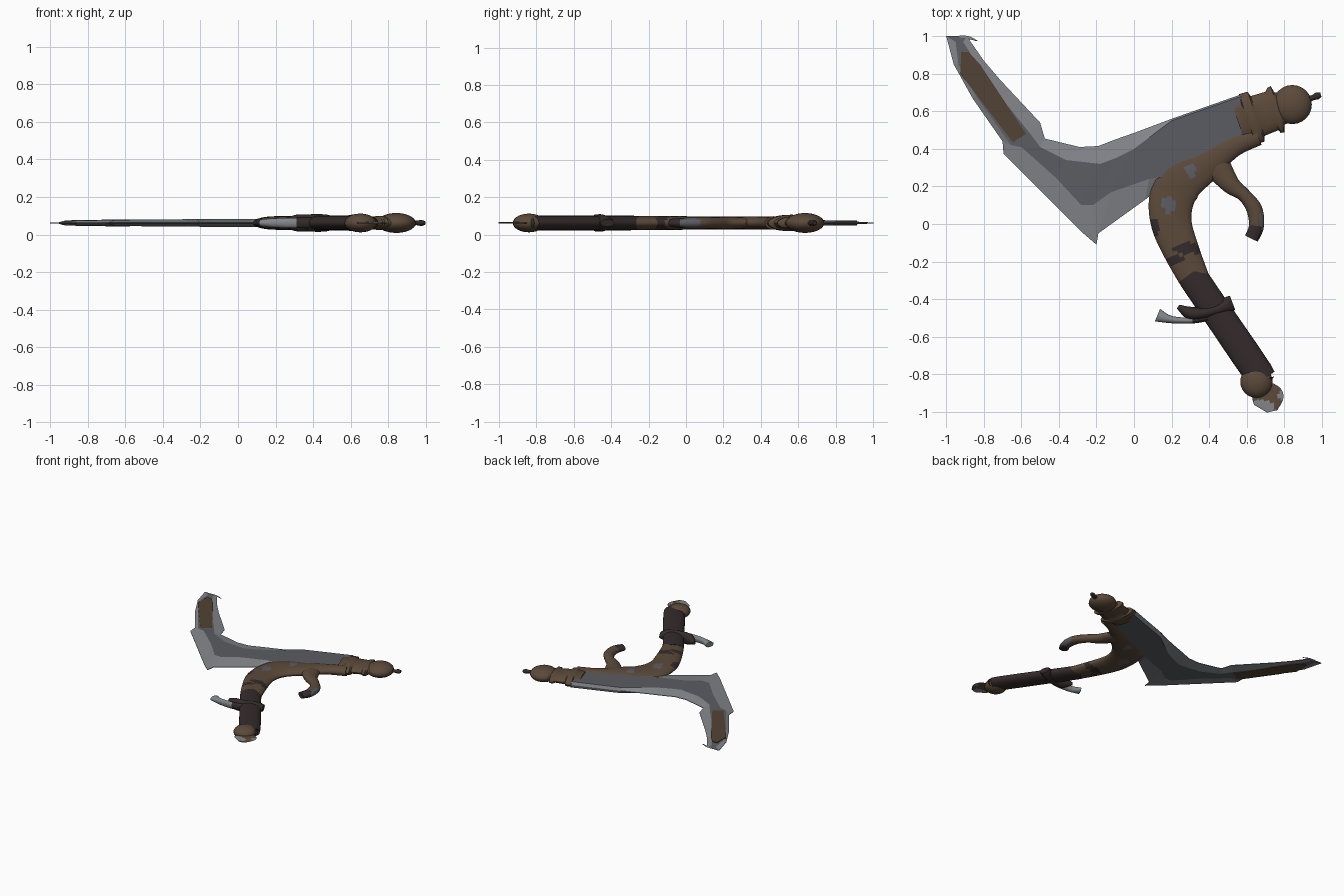
import bpy, bmesh, math
from mathutils import Vector

if "Cube" in bpy.data.objects:
    bpy.data.objects.remove(bpy.data.objects["Cube"], do_unlink=True)

MID = 0.062  # height of the flat symmetry plane


def material(name, color):
    m = bpy.data.materials.new(name)
    m.use_nodes = True
    m.diffuse_color = (*color, 1)
    bsdf = m.node_tree.nodes["Principled BSDF"]
    bsdf.inputs["Base Color"].default_value = (*color, 1)
    bsdf.inputs["Roughness"].default_value = 0.8
    return m


STEEL = material("dark steel", (0.105, 0.108, 0.122))
EDGE = material("light steel edge", (0.23, 0.235, 0.255))
BRONZE = material("brown bronze", (0.105, 0.068, 0.042))
INLAY = material("brown inlay", (0.085, 0.055, 0.033))
LEATHER = material("dark leather", (0.035, 0.024, 0.024))


def finish(name, bm, mats, smooth=None):
    bmesh.ops.recalc_face_normals(bm, faces=bm.faces)
    mesh = bpy.data.meshes.new(name)
    bm.to_mesh(mesh)
    bm.free()
    for m in mats:
        mesh.materials.append(m)
    ob = bpy.data.objects.new(name, mesh)
    bpy.context.collection.objects.link(ob)
    if smooth:
        bpy.ops.object.select_all(action="DESELECT")
        ob.select_set(True)
        bpy.context.view_layer.objects.active = ob
        bpy.ops.object.shade_smooth_by_angle(angle=math.radians(smooth))
    return ob


def spline(pts, steps):
    """Catmull-Rom curve through the points, each (x, y, half width, half height)."""
    if steps == 1:
        return pts
    p = [pts[0]] + pts + [pts[-1]]
    out = []
    for a, b, c, d in zip(p, p[1:], p[2:], p[3:]):
        for i in range(steps):
            t = i / steps
            out.append(b + 0.5 * t * (c - a + t * (2*a - 5*b + 4*c - d + t * (3*(b - c) + d - a))))
    return out + [pts[-1]]


def tube(name, pts, mats, steps=6, sides=20, patches=()):
    """Oval tube along a path in the plane; patches are (x, y, rx, ry, slot)."""
    path = spline([Vector(p) for p in pts], steps)
    bm = bmesh.new()
    rings = []
    for i, p in enumerate(path):
        d = path[min(i + 1, len(path) - 1)] - path[max(i - 1, 0)]
        side = Vector((-d.y, d.x)).normalized()
        ring = []
        for k in range(sides):
            a = math.tau * k / sides
            q = Vector((p.x, p.y)) + side * p.z * math.cos(a)
            ring.append(bm.verts.new((q.x, q.y, MID + p.w * math.sin(a))))
        rings.append(ring)
    for r, s in zip(rings, rings[1:]):
        for k in range(sides):
            n = (k + 1) % sides
            bm.faces.new((r[k], r[n], s[n], s[k]))
    bm.faces.new(rings[0])
    bm.faces.new(rings[-1])
    for f in bm.faces:
        c = f.calc_center_median()
        for x, y, rx, ry, slot in patches:
            if ((c.x - x) / rx) ** 2 + ((c.y - y) / ry) ** 2 < 1:
                f.material_index = slot
    return finish(name, bm, mats, 40)


def ball(name, x, y, r, h, mat):
    bm = bmesh.new()
    bmesh.ops.create_uvsphere(bm, u_segments=24, v_segments=14, radius=1)
    for v in bm.verts:
        v.co = Vector((x + v.co.x * r, y + v.co.y * r, MID + v.co.z * h))
    return finish(name, bm, [mat], 60)


# Blade: stations of back edge, back bevel, front bevel, front edge, half thickness
stations = [
    ((-.89, 1.0), (-.91, .97), (-.95, .97), (-1.0, 1.0), .004),
    ((-.80, .87), (-.84, .86), (-.935, .85), (-.96, .85), .010),
    ((-.715, .77), (-.77, .75), (-.84, .68), (-.86, .67), .013),
    ((-.50, .54), (-.56, .49), (-.655, .42), (-.70, .44), .016),
    ((-.475, .455), (-.50, .41), (-.60, .41), (-.695, .375), .017),
    ((-.29, .41), (-.36, .34), (-.42, .25), (-.45, .13), .018),
    ((-.19, .415), (-.18, .32), (-.28, .10), (-.27, -.05), .020),
    ((-.10, .45), (-.10, .35), (-.22, .10), (-.20, -.11), .020),
    ((0, .485), (0, .40), (-.12, .17), (-.19, -.05), .021),
    ((.08, .515), (.08, .46), (.08, .24), (.06, .13), .022),
    ((.20, .56), (.20, .55), (.20, .26), (.20, .24), .023),
    ((.57, .69), (.57, .68), (.62, .45), (.62, .44), .024),
]
bm = bmesh.new()
for sign in (1, -1):
    rows = []
    for *ps, h in stations:
        heights = (.002, h, h, .002)
        rows.append([bm.verts.new((*p, MID + sign * z)) for p, z in zip(ps, heights)])
    for a, b in zip(rows, rows[1:]):
        for k in range(3):
            f = bm.faces.new((a[k], a[k + 1], b[k + 1], b[k]))
            f.material_index = 0 if k == 1 else 1
    bm.faces.new(rows[0])
    bm.faces.new(rows[-1])
    if sign == 1:
        upper = rows
# thin outer rim closes the two halves
for k in (0, 3):
    bm.verts.ensure_lookup_table()
    for a, b, c, d in zip(upper, upper[1:], rows, rows[1:]):
        bm.faces.new((a[k], b[k], d[k], c[k])).material_index = 1
finish("blade", bm, [STEEL, EDGE])
tube("tip_barb", [(-.93, .995, .01, .003), (-.88, .992, .008, .003), (-.835, .975, .002, .002)], [EDGE], 3, 8)

# Inlays on both blade faces
inlay = [(-.92, .915), (-.88, .915), (-.82, .85), (-.575, .48), (-.645, .435), (-.925, .80)]
for sign, name in ((1, "upper_inlay"), (-1, "lower_inlay")):
    bm = bmesh.new()
    def level(p, lift):
        return MID + sign * (.0165 - .013 * max(0, p[1] - .44) + lift)
    low = [bm.verts.new((*p, level(p, -.006))) for p in inlay]
    top = [bm.verts.new((*p, level(p, .002))) for p in inlay]
    bm.faces.new(top)
    for i in range(len(inlay)):
        j = (i + 1) % len(inlay)
        bm.faces.new((low[i], low[j], top[j], top[i]))
    finish(name, bm, [INLAY])

# Curved handle with worn steel and leather patches
tube("curved_handle", [
    (.325, -.30, .080, .036), (.255, -.15, .095, .038), (.20, 0, .108, .036),
    (.20, .13, .120, .035), (.25, .23, .125, .034), (.37, .305, .092, .034),
    (.52, .41, .060, .034), (.66, .47, .052, .036)],
    [BRONZE, STEEL, LEATHER], 8, 28,
    [(.185, .105, .03, .05, 1), (.30, .28, .025, .035, 1), (.28, -.13, .08, .03, 2),
     (.22, -.19, .05, .025, 2), (.11, -.02, .025, .05, 2)])

# Finger guard
tube("finger_guard", [
    (.44, .31, .075, .030), (.515, .21, .050, .032), (.585, .155, .036, .030),
    (.64, .08, .042, .030), (.652, -.01, .040, .028), (.625, -.078, .037, .022)],
    [BRONZE, LEATHER, STEEL], 6, 18, [(.64, -.06, .08, .05, 1), (.69, .03, .02, .06, 2)])

# Leather grip and its pommel
tube("grip", [(.30, -.265, .076, .038), (.325, -.30, .079, .039), (.40, -.41, .079, .039),
              (.66, -.79, .080, .039), (.69, -.83, .06, .035)], [LEATHER], 3, 24)
ball("grip_pommel", .652, -.84, .086, .050, BRONZE)
tube("pommel_plate", [(.69, -.87, .055, .004), (.705, -.905, .080, .004),
                      (.722, -.945, .078, .004), (.735, -.998, .028, .004)],
     [BRONZE, EDGE], 5, 20, [(.68, -.985, .07, .05, 1), (.79, -.91, .02, .03, 1)])

# Band around the grip and its steel hook
tube("grip_band", [(.235, -.44, .012, .012), (.30, -.475, .035, .042), (.37, -.475, .032, .046),
                   (.46, -.45, .034, .046), (.50, -.43, .042, .036), (.525, -.42, .040, .020)], [LEATHER], 4)
tube("grip_hook", [(.125, -.485, .036, .020), (.18, -.505, .022, .024), (.24, -.513, .017, .026),
                   (.33, -.512, .016, .028), (.42, -.49, .02, .028)], [EDGE, LEATHER], 5, 16,
     [(.40, -.50, .09, .08, 1)])

# Stepped collar, ball and pin at the end of the blade
tube("collar", [(.555, .54, .108, .034), (.60, .555, .115, .040), (.605, .557, .142, .044),
                (.65, .572, .140, .044), (.658, .575, .112, .038), (.735, .602, .108, .034),
                (.745, .605, .125, .038), (.765, .611, .128, .038), (.775, .614, .09, .034),
                (.81, .625, .08, .034)], [BRONZE], 1, 24)
ball("end_ball", .843, .636, .104, .053, BRONZE)
tube("end_pin", [(.92, .660, .022, .018), (.95, .672, .014, .012), (.975, .682, .019, .016),
                 (.995, .688, .012, .010)], [LEATHER], 4, 12)
